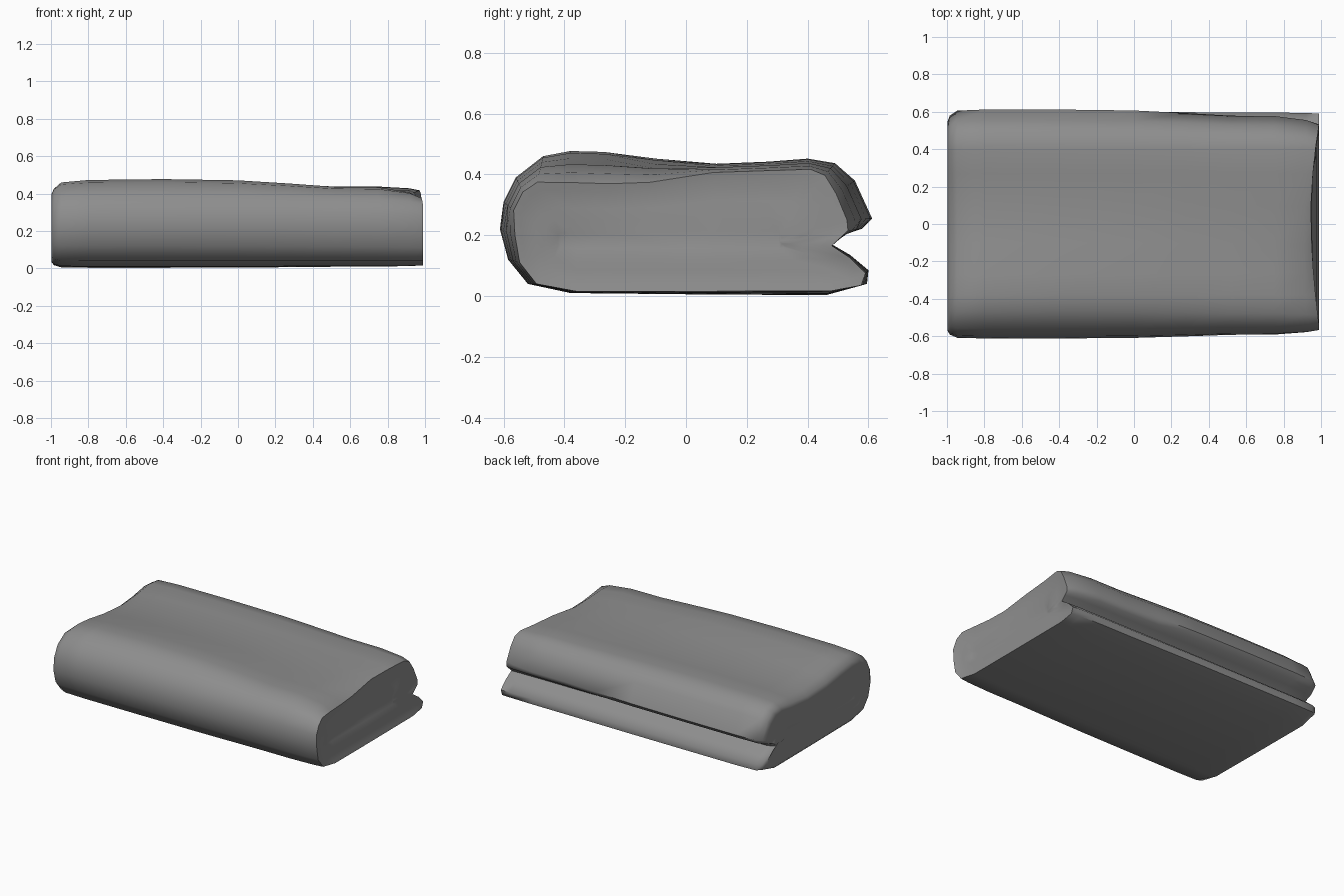
import bpy, bmesh, math

if "Cube" in bpy.data.objects:
    bpy.data.objects.remove(bpy.data.objects["Cube"])

# Folded cross-section: (y, z) of the plump body and (y, z) of the flatter right end
PROFILE = [
    (-.612, .22, -.56, .20), (-.60, .31, -.565, .28), (-.56, .39, -.535, .34),
    (-.47, .46, -.49, .37), (-.38, .477, -.38, .368), (-.27, .474, -.25, .364),
    (-.10, .452, -.12, .37), (.10, .435, .09, .405), (.27, .442, .27, .411),
    (.40, .452, .41, .415), (.49, .437, .455, .395), (.555, .38, .49, .335),
    (.612, .255, .525, .25), (.58, .222, .53, .215), (.53, .205, .51, .195),
    (.48, .17, .48, .165), (.54, .135, .54, .125), (.60, .085, .59, .075),
    (.595, .04, .575, .035), (.46, .003, .48, .018), (0, .006, 0, .016),
    (-.38, .01, -.36, .016), (-.52, .04, -.49, .04), (-.585, .12, -.545, .11),
]


def inward(y, z, t):
    """Move a profile point towards the middle line of the folded stack."""
    cy = max(-.40, min(.28, y))
    return y + (cy - y) * t, z + (.18 - z) * t


def section(x, w, shrink=0, dip=0, dent=0):
    """One cross-section, blended between the two profiles."""
    ring = []
    for ya, za, yb, zb in PROFILE:
        y, z = ya + (yb - ya) * w, za + (zb - za) * w
        mid = max(0, math.cos(y * math.pi / 1.1))
        if z > .3:
            z -= dip * mid
        px = x - dent * mid * max(0, z - .05) / .35
        y, z = inward(y, z, shrink)
        ring.append((px, y, z))
    return ring


# Rows run from the left end, along the body, to the right end, with shallow folds in both ends
rows = [
    section(-.975, .15, .85, .05), section(-.985, .15, .65, .05),
    section(-.98, .15, .45, .05), section(-.998, .15, .17, .05),
    section(-.985, .12, .07, .045), section(-.945, .03, .01, .025),
    section(-.80, 0, 0, .01), section(-.4, 0), section(0, .06),
    section(.28, .22), section(.52, .38), section(.75, .4),
    section(.92, .65, 0, 0, .01), section(.99, .95, 0, 0, .045),
    section(.985, 1, .12, 0, .045), section(.972, 1, .42, 0, .03),
    section(.975, 1, .62, 0, .025), section(.96, 1, .86, 0, .01),
]

bm = bmesh.new()
rings = [[bm.verts.new(p) for p in row] for row in rows]
n = len(PROFILE)
for a, b in zip(rings, rings[1:]):
    for i in range(n):
        j = (i + 1) % n
        bm.faces.new((a[i], a[j], b[j], b[i]))
caps = [bm.faces.new(rings[0]), bm.faces.new(rings[-1])]
bmesh.ops.triangulate(bm, faces=caps)
bmesh.ops.recalc_face_normals(bm, faces=bm.faces)

mesh = bpy.data.meshes.new("folded_blanket")
bm.to_mesh(mesh)
bm.free()
blanket = bpy.data.objects.new("folded_blanket", mesh)
bpy.context.collection.objects.link(blanket)

# Dark grey cloth
cloth = bpy.data.materials.new("dark_grey_cloth")
cloth.diffuse_color = (.27, .27, .27, 1)
cloth.use_nodes = True
cloth.node_tree.nodes["Principled BSDF"].inputs["Base Color"].default_value = cloth.diffuse_color
mesh.materials.append(cloth)

bpy.context.view_layer.objects.active = blanket
blanket.select_set(True)
bpy.ops.object.shade_smooth_by_angle(angle=math.radians(62))
